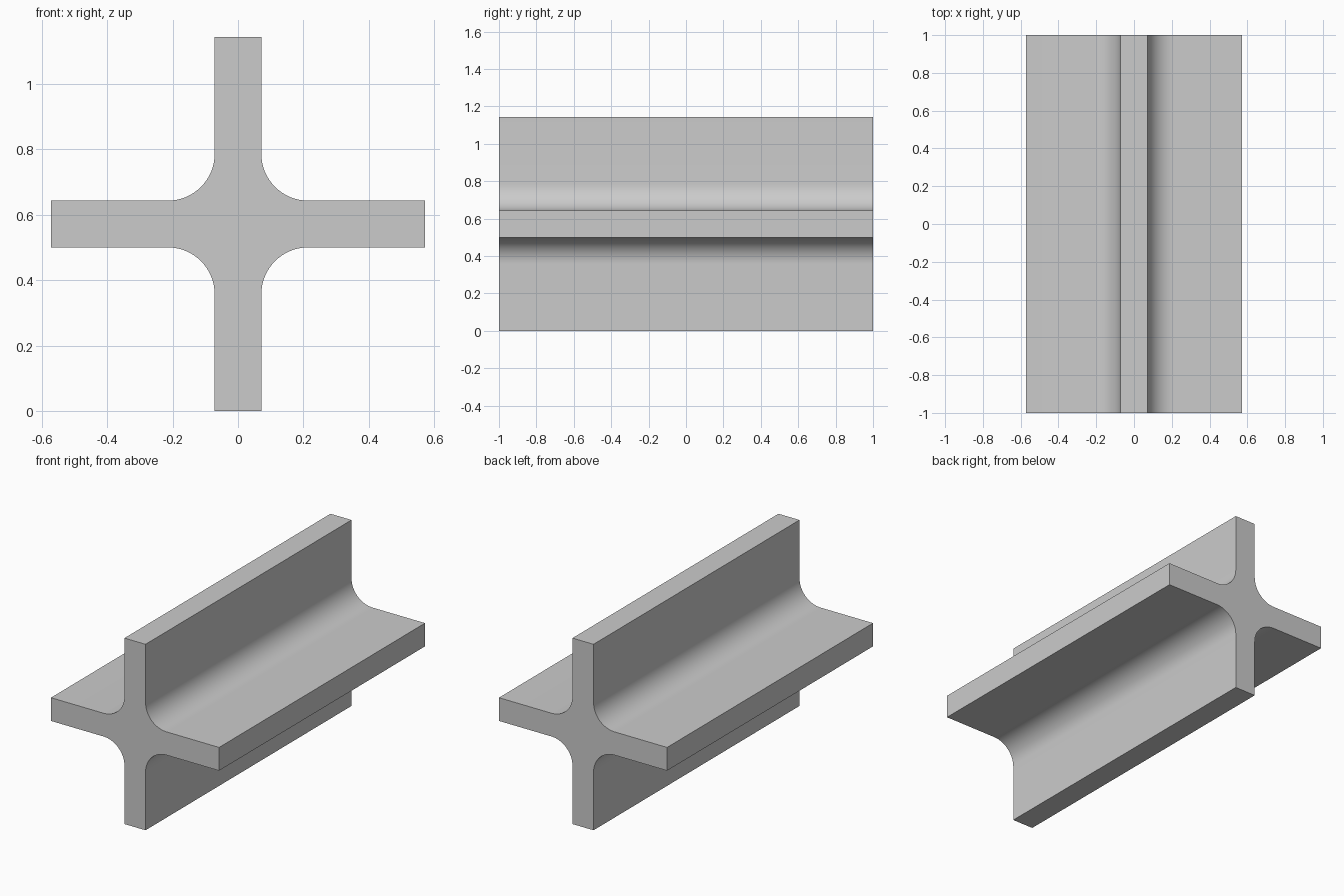
import bpy
import bmesh
from math import sin, cos, pi, radians
from mathutils import Matrix, Vector

cube = bpy.data.objects.get("Cube")
if cube:
    bpy.data.objects.remove(cube, do_unlink=True)

# Proportions of the cross section
ARM = 4 / 7          # reach of each arm from the centre
HALF = ARM / 8       # half the plate thickness
FILLET = 2 * HALF    # inner corner radius
LENGTH = 2.0
STEPS = 16

grey = bpy.data.materials.new("plain grey")
grey.use_nodes = True
colour = (0.6, 0.6, 0.6, 1)
grey.diffuse_color = colour
grey.node_tree.nodes["Principled BSDF"].inputs["Base Color"].default_value = colour

# One quarter of the outline: arm tip, then the concave fillet, turned four times
centre = HALF + FILLET
quarter = [Vector((ARM, -HALF)), Vector((ARM, HALF))]
for i in range(STEPS + 1):
    a = -pi / 2 - i / STEPS * pi / 2
    quarter.append(Vector((centre + FILLET * cos(a), centre + FILLET * sin(a))))
outline = [Matrix.Rotation(k * pi / 2, 2) @ p for k in range(4) for p in quarter]

# Extrude the outline along the beam
bm = bmesh.new()
front = bm.faces.new([bm.verts.new((p.x, -LENGTH / 2, p.y + ARM)) for p in outline])
extruded = bmesh.ops.extrude_face_region(bm, geom=[front], use_keep_orig=True)
moved = [v for v in extruded["geom"] if isinstance(v, bmesh.types.BMVert)]
bmesh.ops.translate(bm, verts=moved, vec=(0, LENGTH, 0))
bmesh.ops.recalc_face_normals(bm, faces=bm.faces)

mesh = bpy.data.meshes.new("cross_beam")
bm.to_mesh(mesh)
bm.free()
mesh.materials.append(grey)
beam = bpy.data.objects.new("cross_beam", mesh)
bpy.context.collection.objects.link(beam)

# Smooth fillets, crisp plate edges
bpy.ops.object.select_all(action="DESELECT")
beam.select_set(True)
bpy.context.view_layer.objects.active = beam
bpy.ops.object.shade_smooth_by_angle(angle=radians(30))
